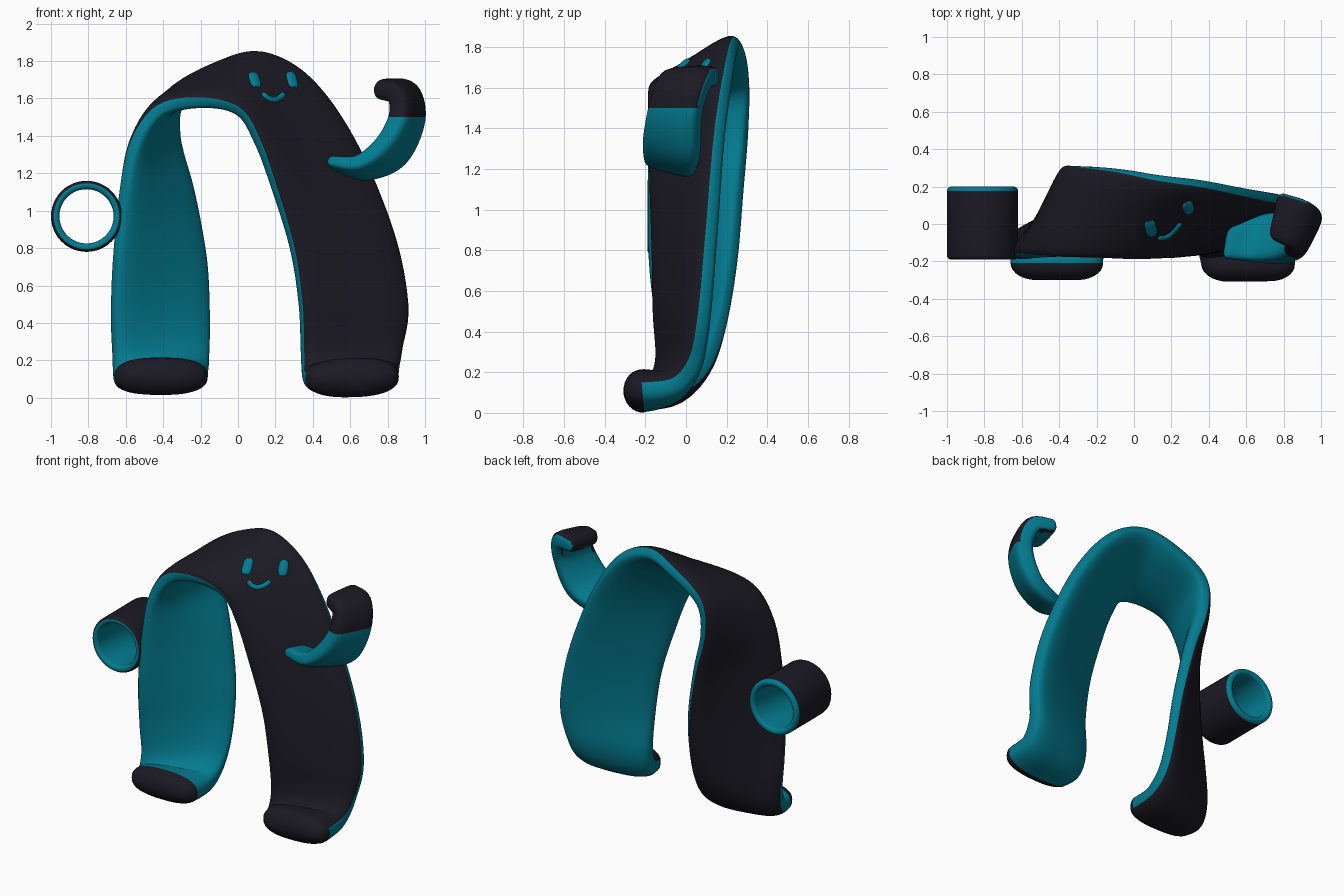
import bpy, bmesh, math
from mathutils import Vector
from mathutils.bvhtree import BVHTree

if "Cube" in bpy.data.objects:
    bpy.data.objects.remove(bpy.data.objects["Cube"])


def material(name, rgb):
    m = bpy.data.materials.new(name)
    m.diffuse_color = (*rgb, 1)
    m.use_nodes = True
    m.node_tree.nodes["Principled BSDF"].inputs["Base Color"].default_value = m.diffuse_color
    return m


DARK = material("dark charcoal", (0.011, 0.010, 0.017))
TEAL = material("teal", (0.001, 0.20, 0.28))


def finish(bm, name):
    me = bpy.data.meshes.new(name)
    bm.to_mesh(me)
    bm.free()
    ob = bpy.data.objects.new(name, me)
    bpy.context.collection.objects.link(ob)
    me.materials.append(DARK)
    me.materials.append(TEAL)
    bpy.ops.object.select_all(action='DESELECT')
    ob.select_set(True)
    bpy.context.view_layer.objects.active = ob
    bpy.ops.object.shade_smooth_by_angle(angle=math.radians(60))
    return ob


def spline(rows, sub):
    """Catmull-Rom through rows of numbers"""
    out = []
    for i in range(len(rows) - 1):
        p0, p1, p2, p3 = (rows[max(0, min(len(rows) - 1, i + k))] for k in (-1, 0, 1, 2))
        for s in range(sub):
            t = s / sub
            out.append([0.5 * (2 * b + (c - a) * t + (2 * a - 5 * b + 4 * c - d) * t * t
                        + (3 * b - a - 3 * c + d) * t ** 3) for a, b, c, d in zip(p0, p1, p2, p3)])
    return out + [list(rows[-1])]


def power(v, e):
    return math.copysign(abs(v) ** e, v)


def band(stations, cap, inset, sub=6, seg=48):
    """Loft a rounded strip; each station is edge A, edge B, half thickness.
    Material 0 on the +normal side and end caps, 1 elsewhere."""
    rows = spline(stations, sub)
    frames = []
    mids = [(Vector(r[:3]) + Vector(r[3:6])) / 2 for r in rows]
    for i, r in enumerate(rows):
        t = (mids[min(i + 1, len(mids) - 1)] - mids[max(i - 1, 0)]).normalized()
        w = Vector(r[3:6]) - Vector(r[:3])
        e = 0.5 + max(0, r[6] - 0.065) * 8     # thick feet get a rounder section
        frames.append((mids[i], t, w.normalized(), w.length / 2, r[6], e))
    # rounded ends
    steps = 7

    def ends(f, sign):
        c, t, w, hw, h, e = f
        res = []
        for k in range(1, steps + 1):
            a = k / steps * math.pi / 2 * 0.97
            res.append((c + t * sign * cap * math.sin(a), t, w,
                        hw - min(inset, hw * 0.7) * (1 - math.cos(a)), h * math.cos(a), e))
        return res
    frames = ends(frames[0], -1)[::-1] + frames + ends(frames[-1], 1)
    bm = bmesh.new()
    rings = []
    for c, t, w, hw, h, e in frames:
        n = t.cross(w).normalized()
        ring = []
        for k in range(seg):
            a = 2 * math.pi * k / seg
            ring.append(bm.verts.new(c + w * hw * power(math.cos(a), e)
                                     + n * h * power(math.sin(a), max(e, 0.6))))
        rings.append(ring)
    for i in range(len(rings) - 1):
        tip = i < steps or i >= len(rings) - 1 - steps
        for k in range(seg):
            j = (k + 1) % seg
            f = bm.faces.new((rings[i][k], rings[i][j], rings[i + 1][j], rings[i + 1][k]))
            v = power(math.sin(2 * math.pi * (k + 0.5) / seg), 0.6)
            f.material_index = 0 if v > 0.5 or tip else 1
    for ring in (rings[0], rings[-1]):
        bm.faces.new(ring)
    bmesh.ops.recalc_face_normals(bm, faces=bm.faces)
    return bm


# Body: one arched band, twisting from left foot to right foot
body_bm = band([
    (-.66, -.21, .115, -.165, -.21, .115, .10),
    (-.665, -.14, .12, -.16, -.03, .13, .09),
    (-.665, -.11, .24, -.16, .10, .24, .07),
    (-.67, -.13, .45, -.16, .18, .45, .06),
    (-.655, -.165, .75, -.18, .235, .75, .06),
    (-.615, -.175, 1.1, -.25, .27, 1.1, .06),
    (-.555, -.175, 1.36, -.335, .30, 1.4, .06),
    (-.42, -.175, 1.54, -.31, .31, 1.62, .06),
    (-.20, -.175, 1.58, -.09, .29, 1.77, .06),
    (.00, -.175, 1.53, .13, .25, 1.83, .06),
    (.10, -.165, 1.37, .38, .215, 1.70, .063),
    (.19, -.155, 1.12, .62, .165, 1.37, .065),
    (.285, -.14, .80, .825, .125, .89, .066),
    (.33, -.13, .50, .905, .09, .50, .067),
    (.34, -.11, .25, .875, .045, .26, .072),
    (.345, -.15, .12, .86, -.05, .14, .09),
    (.36, -.22, .10, .86, -.215, .115, .105)], cap=.09, inset=.14)
tree = BVHTree.FromBMesh(body_bm)
finish(body_bm, "body_band")

# Hooked arm, two-tone with a straight colour break
arm = band([
    (.51, -.185, 1.265, .54, -.01, 1.235, .035),
    (.64, -.20, 1.265, .69, .045, 1.195, .05),
    (.765, -.20, 1.365, .87, .06, 1.27, .062),
    (.84, -.175, 1.50, .965, .07, 1.48, .064),
    (.835, -.135, 1.615, .93, .12, 1.635, .064),
    (.755, -.09, 1.645, .81, .16, 1.655, .055)], cap=.04, inset=.05)
SPLIT = 1.5
for f in arm.faces:
    f.material_index = 1
bmesh.ops.bisect_plane(arm, geom=arm.verts[:] + arm.edges[:] + arm.faces[:],
                       plane_co=(0, 0, SPLIT), plane_no=(0, 0, 1))
arm.normal_update()
curl_centre = Vector((.74, 0, 1.47))
for f in arm.faces:
    c = f.calc_center_median()
    inside = f.normal.dot((curl_centre - c).normalized()) > 0.5
    back = f.normal.y > 0.65
    f.material_index = 0 if c.z > SPLIT and not inside and not back else 1
finish(arm, "hooked_arm")

# Tube arm: lathed ring with rounded rims, dark outside
bm = bmesh.new()
RO, RI, Y0, Y1 = .19, .145, -.19, .20
rim = (RO - RI) / 2
profile = [(RO, Y0 + rim), (RO, Y1 - rim)]
profile += [((RO + RI) / 2 + rim * math.cos(a), Y1 - rim + rim * math.sin(a))
            for a in (math.pi * k / 8 for k in range(1, 9))]
profile += [((RO + RI) / 2 - rim * math.cos(a), Y0 + rim - rim * math.sin(a))
            for a in (math.pi * k / 8 for k in range(0, 8))]
SEG = 48
rings = [[bm.verts.new((-.81 + r * math.cos(2 * math.pi * s / SEG), y,
                        .97 + r * math.sin(2 * math.pi * s / SEG))) for r, y in profile]
         for s in range(SEG)]
for s in range(SEG):
    a, b = rings[s], rings[(s + 1) % SEG]
    for k in range(len(profile)):
        j = (k + 1) % len(profile)
        f = bm.faces.new((a[k], a[j], b[j], b[k]))
        # the dark skin wraps over the outer part of the front rim
        f.material_index = 0 if k == 0 or k >= len(profile) - 3 else 1
bmesh.ops.recalc_face_normals(bm, faces=bm.faces)
finish(bm, "tube_arm")


def on_body(x, z):
    hit, normal, _, _ = tree.ray_cast(Vector((x, -2, z)), Vector((0, 1, 0)))
    return hit, normal


def rod(points, radius, name, blunt):
    """Round-ended raised line lying on the body"""
    bm = bmesh.new()
    pts = [on_body(x, z) for x, z in points]
    n_side = 12
    path = [p for p, _ in pts]
    t0, t1 = (path[0] - path[1]).normalized(), (path[-1] - path[-2]).normalized()
    tip = ((.7, blunt), (.45, (1 + blunt) / 2))
    data = [(path[0] + t0 * radius * s, pts[0][1], c) for s, c in tip]
    data += [(p, n, 1) for p, n in pts]
    data += [(path[-1] + t1 * radius * s, pts[-1][1], c) for s, c in tip[::-1]]
    loops = []
    for i, (p, n, c) in enumerate(data):
        t = (data[min(i + 1, len(data) - 1)][0] - data[max(i - 1, 0)][0]).normalized()
        side = t.cross(n).normalized()
        loops.append([bm.verts.new(p + side * radius * c * math.cos(a) + n * .014 * c * math.sin(a))
                      for a in (2 * math.pi * k / n_side for k in range(n_side))])
    for a, b in zip(loops, loops[1:]):
        for k in range(n_side):
            j = (k + 1) % n_side
            bm.faces.new((a[k], a[j], b[j], b[k]))
    bm.faces.new(loops[0])
    bm.faces.new(loops[-1])
    bmesh.ops.recalc_face_normals(bm, faces=bm.faces)
    for f in bm.faces:
        f.material_index = 1
    finish(bm, name)


# Face: two blunt oval eyes and a smile
for name, x in (("left_eye", .09), ("right_eye", .29)):
    rod([(x - .006 + .012 * k / 4, 1.722 - .046 * k / 4) for k in range(5)], .031, name, .6)
rod([(.19 + .052 * k / 5, 1.593 + .028 * (k / 5) ** 2) for k in range(-5, 6)], .016, "smile", .5)
